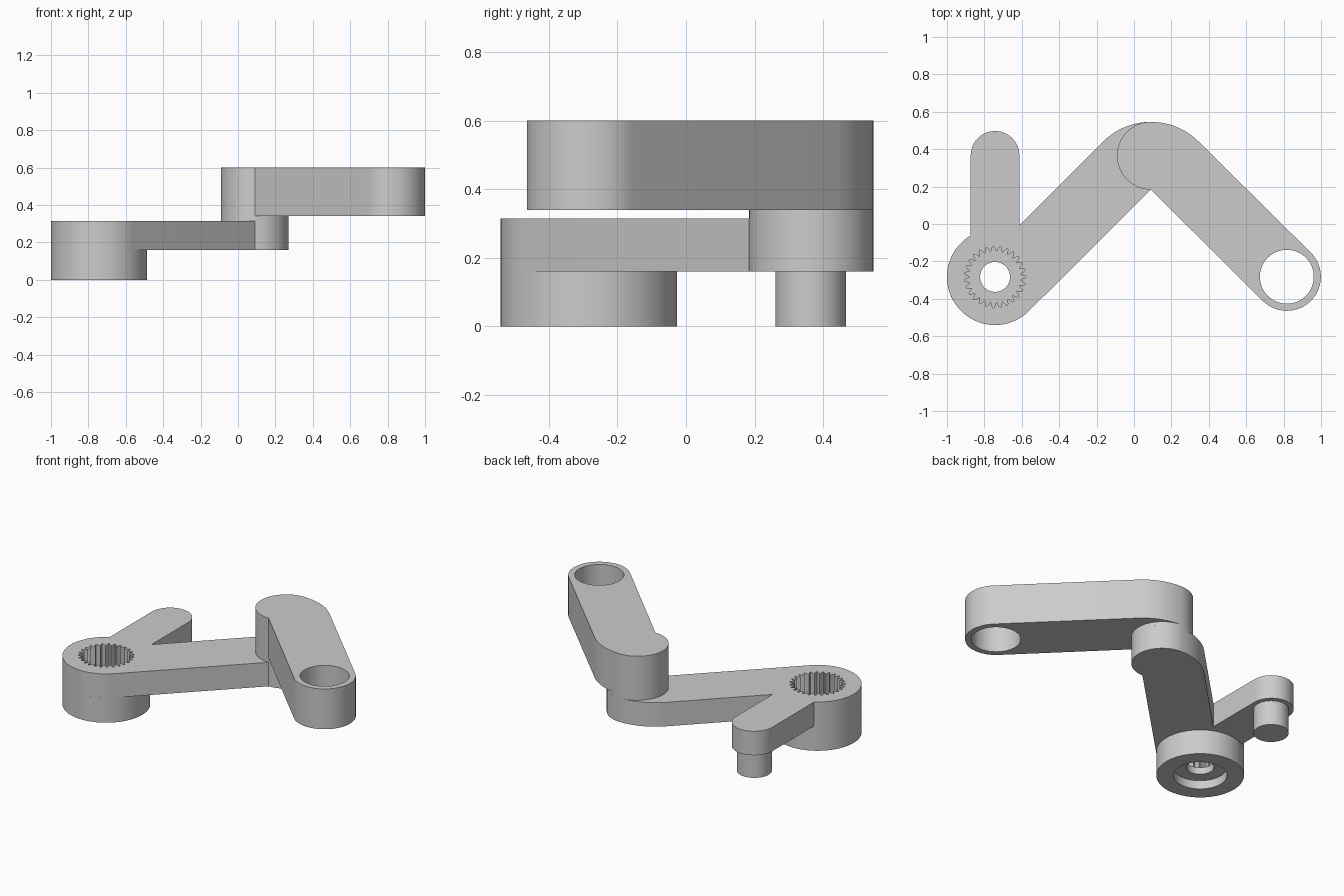
import bpy, bmesh
from math import sin, cos, radians, degrees, acos, pi
from mathutils import Vector

if "Cube" in bpy.data.objects:
    bpy.data.objects.remove(bpy.data.objects["Cube"], do_unlink=True)

grey = bpy.data.materials.new("light grey")
grey.use_nodes = True
grey.diffuse_color = (0.6, 0.6, 0.6, 1)
grey.node_tree.nodes["Principled BSDF"].inputs["Base Color"].default_value = (0.6, 0.6, 0.6, 1)

# Key centres and radii
HUB, HUB_R = Vector((-0.743, -0.283)), 0.257
STUB, STUB_R = Vector((-0.743, 0.367)), 0.13
ELBOW, ELBOW_R = Vector((0.09, 0.365)), 0.181
TIP, TIP_R = Vector((0.817, -0.282)), 0.182
CORNER = ELBOW - Vector((0, ELBOW_R))
ARM_BOTTOM, ARM_TOP = 0.16, 0.315
UPPER_BOTTOM, UPPER_TOP = 0.34, 0.60


def arc(centre, r, start, end):
    """Points along an arc, angles in degrees."""
    n = max(6, int(abs(end - start) / 4))
    angles = [radians(start + (end - start) * i / n) for i in range(n + 1)]
    return [centre + Vector((cos(a), sin(a))) * r for a in angles]


def circle(centre, r):
    return arc(centre, r, 0, 360)


def prism(name, outline, z0, z1):
    """Extrude a closed outline between two heights."""
    pts = []
    for p in outline:
        if not pts or (p - pts[-1]).length > 1e-4:
            pts.append(p)
    if (pts[0] - pts[-1]).length < 1e-4:
        pts.pop()
    bm = bmesh.new()
    base = bm.faces.new([bm.verts.new((p.x, p.y, z0)) for p in pts])
    ext = bmesh.ops.extrude_face_region(bm, geom=[base], use_keep_orig=True)
    top = [v for v in ext["geom"] if isinstance(v, bmesh.types.BMVert)]
    bmesh.ops.translate(bm, verts=top, vec=(0, 0, z1 - z0))
    bmesh.ops.recalc_face_normals(bm, faces=bm.faces[:])
    mesh = bpy.data.meshes.new(name)
    bm.to_mesh(mesh)
    bm.free()
    mesh.materials.append(grey)
    ob = bpy.data.objects.new(name, mesh)
    bpy.context.collection.objects.link(ob)
    return ob


def activate(ob):
    bpy.ops.object.select_all(action="DESELECT")
    ob.select_set(True)
    bpy.context.view_layer.objects.active = ob


def cut(ob, cutters):
    activate(ob)
    for c in cutters:
        c.hide_render = True
        mod = ob.modifiers.new("cut", "BOOLEAN")
        mod.operation = "DIFFERENCE"
        mod.solver = "EXACT"
        mod.object = c
        bpy.ops.object.modifier_apply(modifier=mod.name)


# Lower plate: hub, diagonal arm, rounded elbow and straight stub in one outline
meet = degrees(acos(-STUB_R / HUB_R))
shoulder = arc(CORNER, 2 * ELBOW_R, 90, 135)
notch_x = STUB.x + STUB_R
notch = Vector((notch_x, shoulder[-1].y + notch_x - shoulder[-1].x))
plate = prism("lower_arm",
              arc(HUB, HUB_R, meet, 315) + arc(ELBOW, ELBOW_R, -90, 90) + shoulder
              + [notch] + arc(STUB, STUB_R, 0, 180),
              ARM_BOTTOM, ARM_TOP)
hub = prism("hub_base", circle(HUB, HUB_R), 0, ARM_BOTTOM)
peg = prism("stub_peg", circle(STUB - Vector((0, 0.004)), 0.103), 0, ARM_BOTTOM)

# Elbow pivot joining the two arms
pivot = prism("elbow_pivot", circle(ELBOW, ELBOW_R), ARM_TOP, UPPER_BOTTOM)

# Upper arm with its end bore
upper = prism("upper_arm",
              arc(ELBOW, ELBOW_R, 90, 270) + arc(TIP, TIP_R, 225, 405)
              + arc(CORNER, 2 * ELBOW_R, 45, 90),
              UPPER_BOTTOM, UPPER_TOP)

# Toothed socket, small through hole and underside recess in the hub
TEETH, STEPS = 27, 8
spline = []
for i in range(TEETH * STEPS):
    a = 2 * pi * i / (TEETH * STEPS)
    r = 0.151 + 0.015 * cos(TEETH * a)
    spline.append(HUB + Vector((cos(a), sin(a))) * r)
socket = prism("socket_cutter", spline, 0.1, 0.5)
hole = prism("hole_cutter", circle(HUB, 0.08), -0.1, 0.5)
recess = prism("recess_cutter", circle(HUB, 0.157), -0.1, 0.055)
bore = prism("bore_cutter", circle(TIP, 0.144), 0.2, 0.8)

cut(plate, [socket])
cut(hub, [socket, hole, recess])
cut(upper, [bore])
for c in (socket, hole, recess, bore):
    bpy.data.objects.remove(c, do_unlink=True)

# Smooth round walls, crisp rims
for ob in (plate, hub, peg, pivot, upper):
    activate(ob)
    bpy.ops.object.shade_smooth_by_angle(angle=radians(30))
